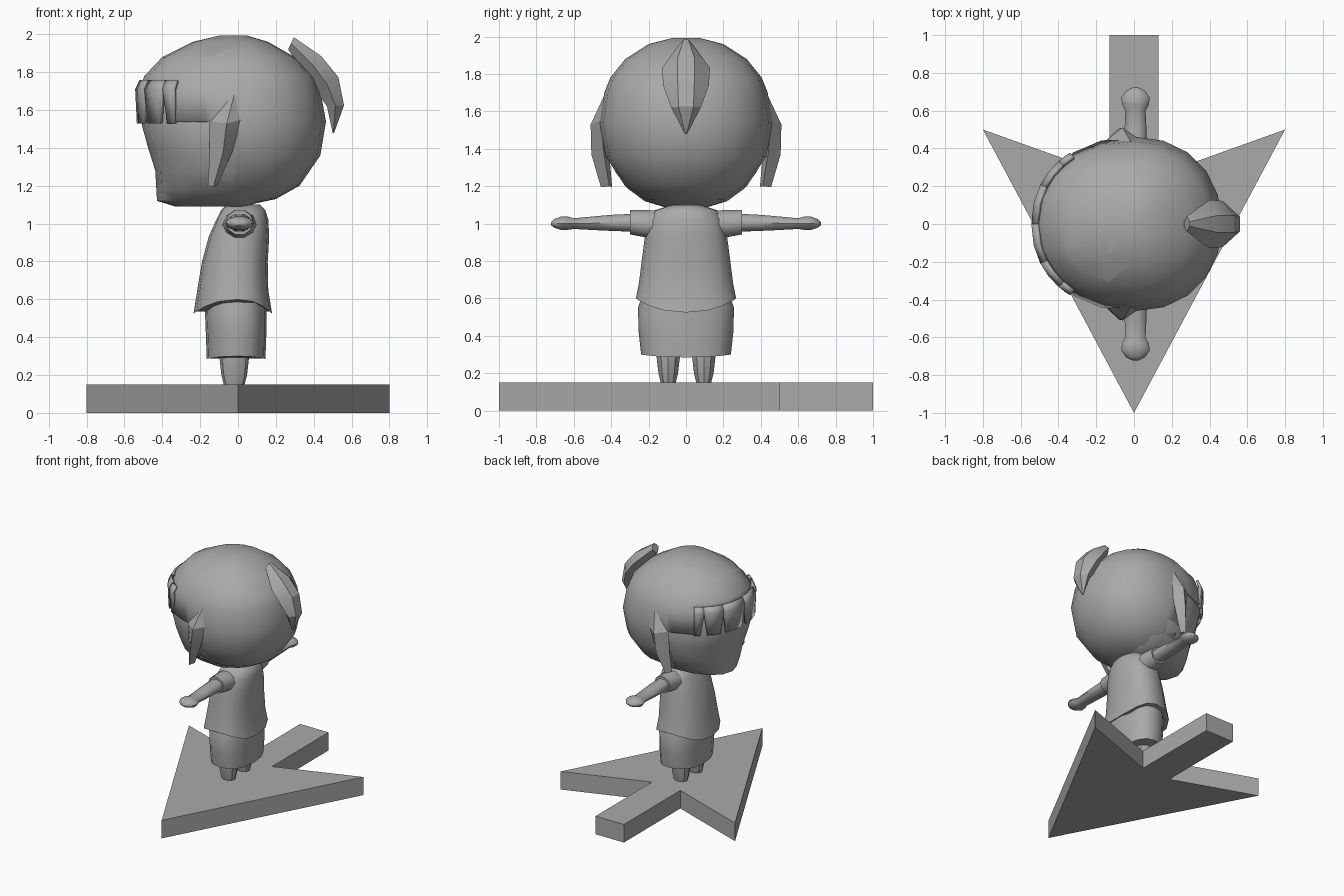
import bpy, bmesh, math
from mathutils import Vector

if "Cube" in bpy.data.objects:
    bpy.data.objects.remove(bpy.data.objects["Cube"])

grey = bpy.data.materials.new("plain_grey")
grey.diffuse_color = (0.4, 0.4, 0.4, 1)
grey.use_nodes = True
grey.node_tree.nodes["Principled BSDF"].inputs["Base Color"].default_value = grey.diffuse_color


def finish(name, bm, angle=35, thick=0):
    """Turn a bmesh into a shaded object."""
    bmesh.ops.recalc_face_normals(bm, faces=bm.faces)
    me = bpy.data.meshes.new(name)
    bm.to_mesh(me)
    bm.free()
    me.materials.append(grey)
    ob = bpy.data.objects.new(name, me)
    bpy.context.collection.objects.link(ob)
    if thick:
        mod = ob.modifiers.new("thickness", 'SOLIDIFY')
        mod.thickness, mod.offset = thick, -1
    bpy.ops.object.select_all(action='DESELECT')
    ob.select_set(True)
    bpy.context.view_layer.objects.active = ob
    if angle:
        bpy.ops.object.shade_smooth_by_angle(angle=math.radians(angle))
    return ob


def loft(rings, closed=True, caps=True):
    """Skin a list of equal-length point rings."""
    bm = bmesh.new()
    vs = [[bm.verts.new(p) for p in r] for r in rings]
    n = len(vs[0])
    for a, b in zip(vs, vs[1:]):
        for i in range(n if closed else n - 1):
            j = (i + 1) % n
            bm.faces.new((a[i], a[j], b[j], b[i]))
    if caps:
        bm.faces.new(vs[0])
        bm.faces.new(vs[-1])
    return bm


def at(z, xf, xb, w, t, cx=0.0, p=1.0, drop=0.0):
    """Point on an egg-shaped level ring; t = 0 faces -x."""
    c, s = math.cos(t), math.sin(t)
    c2 = math.copysign(abs(c) ** p, c)
    s2 = math.copysign(abs(s) ** p, s)
    x = cx + c2 * ((xf - cx) if c > 0 else (cx - xb))
    return Vector((x, w * s2, z - drop * c * c))


def ring(z, xf, xb, w, n=16, **k):
    return [at(z, xf, xb, w, 2 * math.pi * i / n, **k) for i in range(n)]


def mirrored(points, s):
    return [(x, y * s, z) for x, y, z in points]


# Arrow-shaped base
half = [(0.13, 1), (0.13, 0.26), (0.8, 0.5)]
outline = half + [(0, -1)] + [(-x, y) for x, y in reversed(half)]
finish("arrow_base", loft([[(x, y, z) for x, y in outline] for z in (0, 0.15)]), 0)

# Legs, skirt, shirt and neck
for side, s in (("left", -1), ("right", 1)):
    legs = [[(-0.02 + rx * math.cos(a), s * 0.095 + ry * math.sin(a), z)
             for a in [math.tau * i / 10 for i in range(10)]]
            for z, rx, ry in ((0.15, 0.055, 0.042), (0.2, 0.068, 0.055),
                              (0.29, 0.078, 0.066), (0.4, 0.08, 0.07))]
    finish(side + "_leg", loft(legs))

finish("skirt", loft([ring(0.30, -0.165, 0.145, 0.24, p=0.85, drop=0.015),
                      ring(0.42, -0.17, 0.15, 0.253, p=0.85),
                      ring(0.55, -0.175, 0.15, 0.257, p=0.85),
                      ring(0.64, -0.165, 0.145, 0.225, p=0.85)]))
finish("shirt", loft([ring(0.60, -0.235, 0.18, 0.268, p=0.85, drop=0.075),
                      ring(0.68, -0.215, 0.16, 0.252, p=0.85, drop=0.03),
                      ring(0.80, -0.19, 0.157, 0.237, p=0.85),
                      ring(0.93, -0.155, 0.165, 0.22, p=0.85),
                      ring(1.02, -0.115, 0.16, 0.205, p=0.85),
                      ring(1.07, -0.09, 0.145, 0.17, p=0.85),
                      ring(1.10, -0.06, 0.115, 0.08)]), 45)
finish("neck", loft([ring(z, -0.05, 0.07, 0.065, 10) for z in (1.04, 1.16)]))

# Sleeves and arms with hands: (y, x radius, z radius, centre z)
SLEEVE = [(0.10, 0.10, 0.085, 0.985), (0.2, 0.085, 0.078, 0.998), (0.30, 0.072, 0.068, 1.007)]
ARM = [(0.25, 0.062, 0.052, 1.005), (0.4, 0.06, 0.045, 1.004), (0.5, 0.058, 0.038, 1.002),
       (0.6, 0.053, 0.03, 1.0), (0.63, 0.07, 0.037, 1.002), (0.67, 0.076, 0.037, 1.002),
       (0.705, 0.05, 0.024, 1.001), (0.723, 0.015, 0.008, 1.0)]
for side, s in (("left", -1), ("right", 1)):
    for part, rows in (("sleeve", SLEEVE), ("arm", ARM)):
        rings = [[(0.008 + rx * math.cos(a), s * y, cz + rz * math.sin(a))
                  for a in [math.tau * i / 10 for i in range(10)]] for y, rx, rz, cz in rows]
        finish(side + "_" + part, loft(rings), 45)

# Face, just inside the hair
finish("face", loft([ring(z, xf, xb, w, p=0.9, cx=-0.03) for z, xf, xb, w in (
    (1.09, -0.33, 0.05, 0.12), (1.12, -0.428, 0.12, 0.22), (1.19, -0.432, 0.2, 0.315),
    (1.28, -0.437, 0.25, 0.38), (1.40, -0.475, 0.3, 0.42), (1.52, -0.508, 0.3, 0.438),
    (1.72, -0.495, 0.3, 0.40), (1.80, -0.42, 0.25, 0.32))]), 40)

# Hair cap, opened in front around the face
HAIR = [(1.10, -0.33, 0.06, 0.11), (1.13, -0.4, 0.2, 0.21), (1.2, -0.44, 0.325, 0.325),
        (1.36, -0.49, 0.435, 0.43), (1.54, -0.525, 0.465, 0.462), (1.70, -0.525, 0.435, 0.437),
        (1.78, -0.495, 0.40, 0.405), (1.88, -0.40, 0.30, 0.325), (1.96, -0.24, 0.16, 0.2),
        (1.993, -0.1, 0.05, 0.07)]
bm = loft([ring(*r, 20, p=0.93) for r in HAIR])
for cut in (-0.13, -0.35):
    bmesh.ops.bisect_plane(bm, geom=bm.verts[:] + bm.edges[:] + bm.faces[:],
                           plane_co=(cut, 0, 0), plane_no=(1, 0, 0))
gone = []
for f in bm.faces:
    c = f.calc_center_median()
    if (c.x < -0.13 and c.z < 1.54) or (c.x < -0.35 and c.z < 1.70):
        gone.append(f)
bmesh.ops.delete(bm, geom=gone, context='FACES')
finish("hair_cap", bm, 40, 0.015)

# Fringe of flared tufts, parted by narrow notches
for s in (-1, 1):
    for k, (a, b) in enumerate(((0, 25), (25, 44), (44, 53))):
        rows = []
        for z, grow, inset in ((1.76, 0.99, 0), (1.71, 1.035, 0), (1.53, 1.02, 3.2)):
            lo, hi = a + inset, b - (inset if k < 2 else 0)
            row = []
            for i in range(3):
                t = math.radians(lo + (hi - lo) * i / 2) * s
                row.append(at(z, -0.525 * grow, 0.45, 0.45 * grow, t, p=0.93))
            rows.append(row)
        finish(f"fringe_tuft_{k}_{'left' if s < 0 else 'right'}",
               loft(rows, closed=False, caps=False), 30, 0.02)

# Ridged side locks: front edge, ridge, back edge, inner edge per level
LOCK = [[(-0.03, 0.435, 1.68), (-0.02, 0.44, 1.68), (-0.01, 0.435, 1.68), (-0.02, 0.42, 1.68)],
        [(-0.15, 0.44, 1.54), (-0.06, 0.51, 1.53), (0.02, 0.455, 1.55), (-0.06, 0.42, 1.54)],
        [(-0.15, 0.43, 1.36), (-0.08, 0.506, 1.37), (-0.03, 0.44, 1.38), (-0.08, 0.41, 1.37)],
        [(-0.16, 0.41, 1.2), (-0.13, 0.455, 1.195), (-0.11, 0.41, 1.2), (-0.13, 0.395, 1.195)]]
for side, s in (("left", -1), ("right", 1)):
    finish(side + "_side_lock", loft([mirrored(r, s) for r in LOCK]), 25)

# Tied hair tuft at the back: (outer x, z), (inner x, z), half widths
TUFT = [((0.295, 1.985), (0.265, 1.92), 0.012, 0.04), ((0.44, 1.885), (0.36, 1.78), 0.045, 0.128),
        ((0.53, 1.775), (0.41, 1.70), 0.045, 0.122), ((0.56, 1.625), (0.47, 1.62), 0.04, 0.08),
        ((0.508, 1.48), (0.50, 1.48), 0.003, 0.006)]
rings = []
for (ox, oz), (ix, iz), wo, wm in TUFT:
    mx, mz = (ox + ix) / 2, (oz + iz) / 2
    rings.append([(ox, -wo, oz), (ox, wo, oz), (mx, wm, mz),
                  (ix, wo, iz), (ix, -wo, iz), (mx, -wm, mz)])
finish("hair_tuft", loft(rings), 25)
